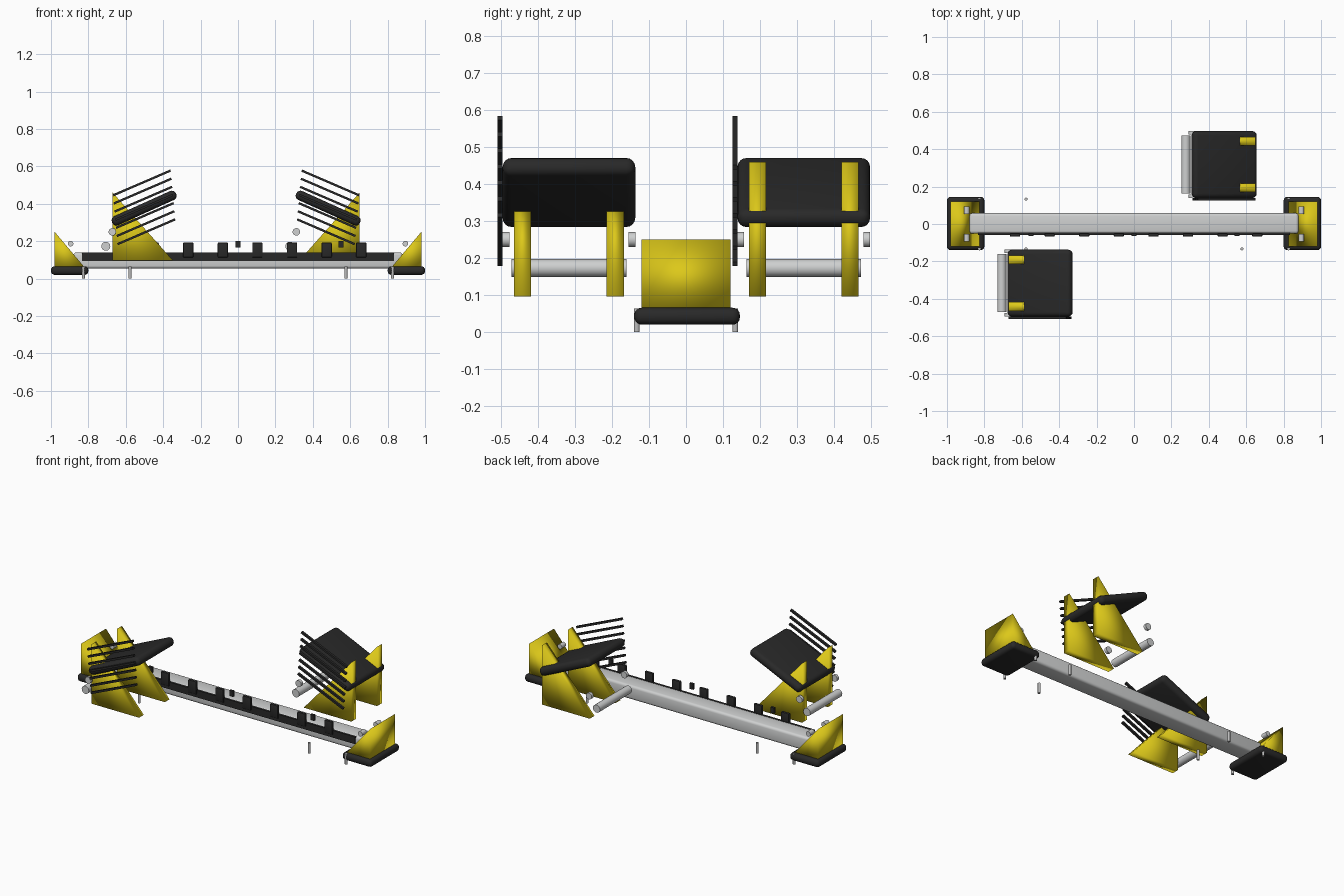
import bpy, bmesh, math
from mathutils import Matrix, Vector

cube = bpy.data.objects.get("Cube")
if cube:
    bpy.data.objects.remove(cube, do_unlink=True)


def material(name, color, rough=0.5):
    m = bpy.data.materials.new(name)
    m.diffuse_color = (*color, 1)
    m.use_nodes = True
    node = m.node_tree.nodes["Principled BSDF"]
    node.inputs["Base Color"].default_value = (*color, 1)
    node.inputs["Roughness"].default_value = rough
    return m


YELLOW = material("yellow paint", (0.72, 0.58, 0.01))
BLACK = material("black rubber", (0.022, 0.022, 0.022))
SILVER = material("light aluminium", (0.62, 0.63, 0.63))
STEEL = material("grey steel", (0.5, 0.5, 0.5))


def finish(name, bm, mat, smooth_angle=None):
    bmesh.ops.recalc_face_normals(bm, faces=bm.faces)
    mesh = bpy.data.meshes.new(name)
    bm.to_mesh(mesh)
    bm.free()
    mesh.materials.append(mat)
    ob = bpy.data.objects.new(name, mesh)
    bpy.context.collection.objects.link(ob)
    if smooth_angle:
        bpy.ops.object.select_all(action="DESELECT")
        ob.select_set(True)
        bpy.context.view_layer.objects.active = ob
        bpy.ops.object.shade_smooth_by_angle(angle=math.radians(smooth_angle))
    return ob


def box(name, center, size, mat, bevel=0.0, segments=3, tilt=0.0):
    bm = bmesh.new()
    bmesh.ops.create_cube(bm, size=1)
    bmesh.ops.scale(bm, vec=size, verts=bm.verts)
    if bevel:
        bmesh.ops.bevel(bm, geom=bm.edges[:], offset=bevel, segments=segments,
                        profile=0.5, affect="EDGES")
    bmesh.ops.transform(bm, verts=bm.verts, matrix=Matrix.Translation(center)
                        @ Matrix.Rotation(math.radians(tilt), 4, "Y"))
    return finish(name, bm, mat, 40 if bevel else None)


def cylinder(name, center, radius, length, mat, axis="Y"):
    bm = bmesh.new()
    bmesh.ops.create_cone(bm, cap_ends=True, segments=24, radius1=radius,
                          radius2=radius, depth=length)
    turn = Matrix.Rotation(math.radians(90), 4, "X") if axis == "Y" else Matrix()
    bmesh.ops.transform(bm, verts=bm.verts, matrix=Matrix.Translation(center) @ turn)
    return finish(name, bm, mat, 40)


def wedge(name, outer, inner, low, high, y, width):
    """Right-angled triangular plate, upright on its outer side."""
    bm = bmesh.new()
    profile = [(outer, low), (inner, low), (outer, high)]
    face = bm.faces.new([bm.verts.new((x, y - width / 2, z)) for x, z in profile])
    out = bmesh.ops.extrude_face_region(bm, geom=[face])
    moved = [v for v in out["geom"] if isinstance(v, bmesh.types.BMVert)]
    bmesh.ops.translate(bm, verts=moved, vec=(0, width, 0))
    return finish(name, bm, YELLOW, 180)


# Main beam with its front rack strip
box("main_beam", (0, 0.003, 0.097), (1.76, 0.11, 0.086), SILVER, 0.015)
box("rack_strip", (0, -0.052, 0.117), (1.67, 0.014, 0.044), BLACK)
for i in range(8):
    box(f"rack_clip_{i + 1}", (-0.636 + 0.185 * i, -0.058, 0.153),
        (0.055, 0.018, 0.08), BLACK, 0.005, 2)
for i in (-1, 0, 1):
    box(f"rack_stop_{i + 2}", (0.55 * i, -0.058, 0.184), (0.026, 0.014, 0.035), BLACK)

# End feet, gussets, bolts and ground pins
for side, s in (("right", -1), ("left", 1)):
    box(f"{side}_foot", (0.9 * s, 0.003, 0.043), (0.2, 0.285, 0.046), BLACK, 0.02, 4)
    wedge(f"{side}_foot_gusset", 0.98 * s, 0.82 * s, 0.06, 0.25, 0, 0.24)
    for end, t in (("front", -1), ("back", 1)):
        cylinder(f"{side}_{end}_gusset_bolt", (0.895 * s, 0.074 * t, 0.187),
                 0.015, 0.04, SILVER)
        cylinder(f"{side}_{end}_foot_pin", (0.827 * s, 0.133 * t, 0.032),
                 0.008, 0.064, STEEL, "Z")
        cylinder(f"{side}_{end}_beam_pin", (0.577 * s, 0.133 * t, 0.032),
                 0.008, 0.064, STEEL, "Z")

# Two tilted seats facing the middle from opposite sides of the beam
TILT = 24.3
for side, s, cx, cy in (("right", -1, -0.502, -0.316), ("left", 1, 0.482, 0.318)):
    box(f"{side}_seat", (cx, cy, 0.377), (0.375, 0.358, 0.052), BLACK, 0.024, 4, TILT * s)
    for end, t in (("front", -1), ("back", 1)):
        wedge(f"{side}_seat_{end}_leg", cx + 0.168 * s, cx - 0.155 * s,
              0.096, 0.46, cy + 0.125 * t, 0.046)
        cylinder(f"{side}_seat_{end}_bolt", (cx - 0.17, cy + 0.17 * t, 0.25),
                 0.02, 0.018, SILVER)
    cylinder(f"{side}_seat_rod", (cx - 0.205, cy, 0.173), 0.024, 0.31, SILVER)
    # Thin slats along the front edge
    for i in range(7):
        box(f"{side}_slat_{i + 1}", (cx + 0.004 * s * (i - 3), cy - 0.186, 0.381 + 0.0435 * (i - 3)),
            (0.335, 0.014, 0.012), BLACK, tilt=(TILT - 1) * s)
